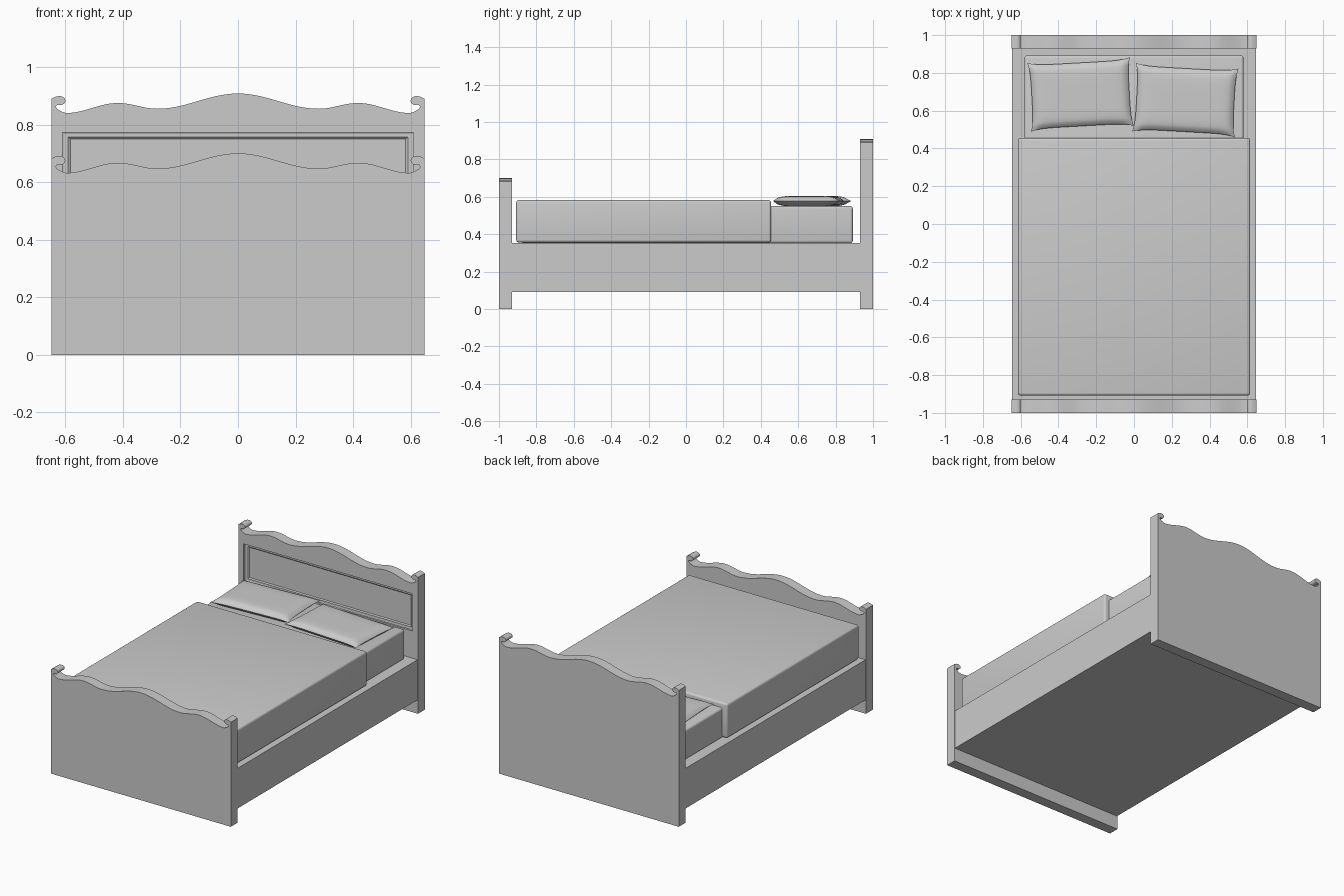
import bpy, bmesh, math
from mathutils import Matrix

if "Cube" in bpy.data.objects:
    bpy.data.objects.remove(bpy.data.objects["Cube"])

grey = bpy.data.materials.new("plain grey")
grey.use_nodes = True
grey.diffuse_color = (0.6, 0.6, 0.6, 1)
grey.node_tree.nodes["Principled BSDF"].inputs["Base Color"].default_value = (0.6, 0.6, 0.6, 1)


def finish(bm, name, smooth=True):
    """Turn a bmesh into a named, shaded object."""
    bmesh.ops.recalc_face_normals(bm, faces=bm.faces)
    mesh = bpy.data.meshes.new(name)
    bm.to_mesh(mesh)
    bm.free()
    mesh.materials.append(grey)
    obj = bpy.data.objects.new(name, mesh)
    bpy.context.collection.objects.link(obj)
    bpy.ops.object.select_all(action="DESELECT")
    obj.select_set(True)
    bpy.context.view_layer.objects.active = obj
    if smooth:
        bpy.ops.object.shade_smooth_by_angle(angle=math.radians(35))
    return obj


def box(name, x, y0, y1, z0, z1, bevel=0):
    """Box centred on x, with optionally rounded edges."""
    bm = bmesh.new()
    bmesh.ops.create_cube(bm, size=1)
    for v in bm.verts:
        v.co.x *= 2 * x
        v.co.y = y1 if v.co.y > 0 else y0
        v.co.z = z1 if v.co.z > 0 else z0
    if bevel:
        bmesh.ops.bevel(bm, geom=bm.edges[:], offset=bevel, segments=4,
                        profile=0.5, affect="EDGES")
    return finish(bm, name)


def board(name, y0, y1, top):
    """Upright end board with a wavy crest and a scroll at each corner."""
    waves = [(0, 0), (0.28, -0.053), (0.417, -0.033), (0.598, -0.068)]
    half = []
    for (xa, za), (xb, zb) in zip(waves, waves[1:]):
        for i in range(12):
            t = i / 12
            s = (1 - math.cos(math.pi * t)) / 2
            half.append((xa + (xb - xa) * t, za + (zb - za) * s))
    # Underside of the scroll, its round lobe, then the outer shoulder
    half += [(0.598, -0.068), (0.615, -0.062), (0.628, -0.054), (0.633, -0.047),
             (0.63, -0.041), (0.623, -0.039)]
    for i in range(13):
        a = math.radians(-100 - i * 15.5)
        half.append((0.62 + 0.02 * math.cos(a), -0.025 + 0.016 * math.sin(a)))
    half += [(0.634, -0.011), (0.648, -0.018)]
    right = [(x, top + z) for x, z in half] + [(0.648, 0)]
    outline = right + [(-x, z) for x, z in reversed(right[1:])]
    bm = bmesh.new()
    face = bm.faces.new([bm.verts.new((x, y0, z)) for x, z in outline])
    ext = bmesh.ops.extrude_face_region(bm, geom=[face])["geom"]
    bmesh.ops.translate(bm, vec=(0, y1 - y0, 0),
                        verts=[g for g in ext if isinstance(g, bmesh.types.BMVert)])
    return finish(bm, name)


def panel_cutter(y):
    """Stepped rectangular solid for the sunken panel."""
    bm = bmesh.new()
    rings = []
    for inset, depth in [(0, -0.02), (0, 0.012), (0.006, 0.014), (0.02, 0.014), (0.028, 0.02)]:
        x, lo, hi = 0.61 - inset, 0.53 + inset * 0.8, 0.772 - inset * 0.8
        rings.append([bm.verts.new((px, y + depth, pz))
                      for px, pz in [(-x, lo), (x, lo), (x, hi), (-x, hi)]])
    for a, b in zip(rings, rings[1:]):
        for i in range(4):
            j = (i + 1) % 4
            bm.faces.new((a[i], a[j], b[j], b[i]))
    bm.faces.new(rings[0])
    bm.faces.new(rings[-1])
    return finish(bm, "panel_cutter", False)


def pillow(name, x, y, turn):
    """Soft cushion with pinched edges and pointed corners."""
    bm = bmesh.new()
    for side in (1, -1):
        made = bmesh.ops.create_grid(bm, x_segments=28, y_segments=20, size=1)["verts"]
        for v in made:
            u, w = v.co.x, v.co.y
            puff = math.sqrt(max(0, (1 - u ** 8) * (1 - w ** 6)))
            v.co.x = 0.272 * u * (1 - 0.05 * (1 - w ** 4))
            v.co.y = 0.182 * w * (1 - 0.08 * (1 - u ** 6))
            v.co.z = side * 0.028 * puff
    bmesh.ops.remove_doubles(bm, verts=bm.verts, dist=0.0005)
    bm.transform(Matrix.Translation((x, y, 0.577)) @ Matrix.Rotation(math.radians(turn), 4, "Z"))
    return finish(bm, name)


# Frame
board("footboard", -1, -0.93, 0.70)
headboard = board("headboard", 0.93, 1, 0.908)
cutter = panel_cutter(0.93)
cutter.hide_render = True
cut = headboard.modifiers.new("sunken panel", "BOOLEAN")
cut.object = cutter
cut.solver = "EXACT"
bpy.context.view_layer.objects.active = headboard
bpy.ops.object.modifier_apply(modifier=cut.name)
bpy.data.objects.remove(cutter)
box("bed_base", 0.645, -0.93, 0.93, 0.09, 0.352)

# Bedding
box("mattress", 0.58, -0.88, 0.892, 0.352, 0.55, 0.014)
box("blanket", 0.615, -0.908, 0.455, 0.356, 0.582, 0.014)
pillow("right_pillow", -0.283, 0.686, 3.2)
pillow("left_pillow", 0.272, 0.656, -3.2)
